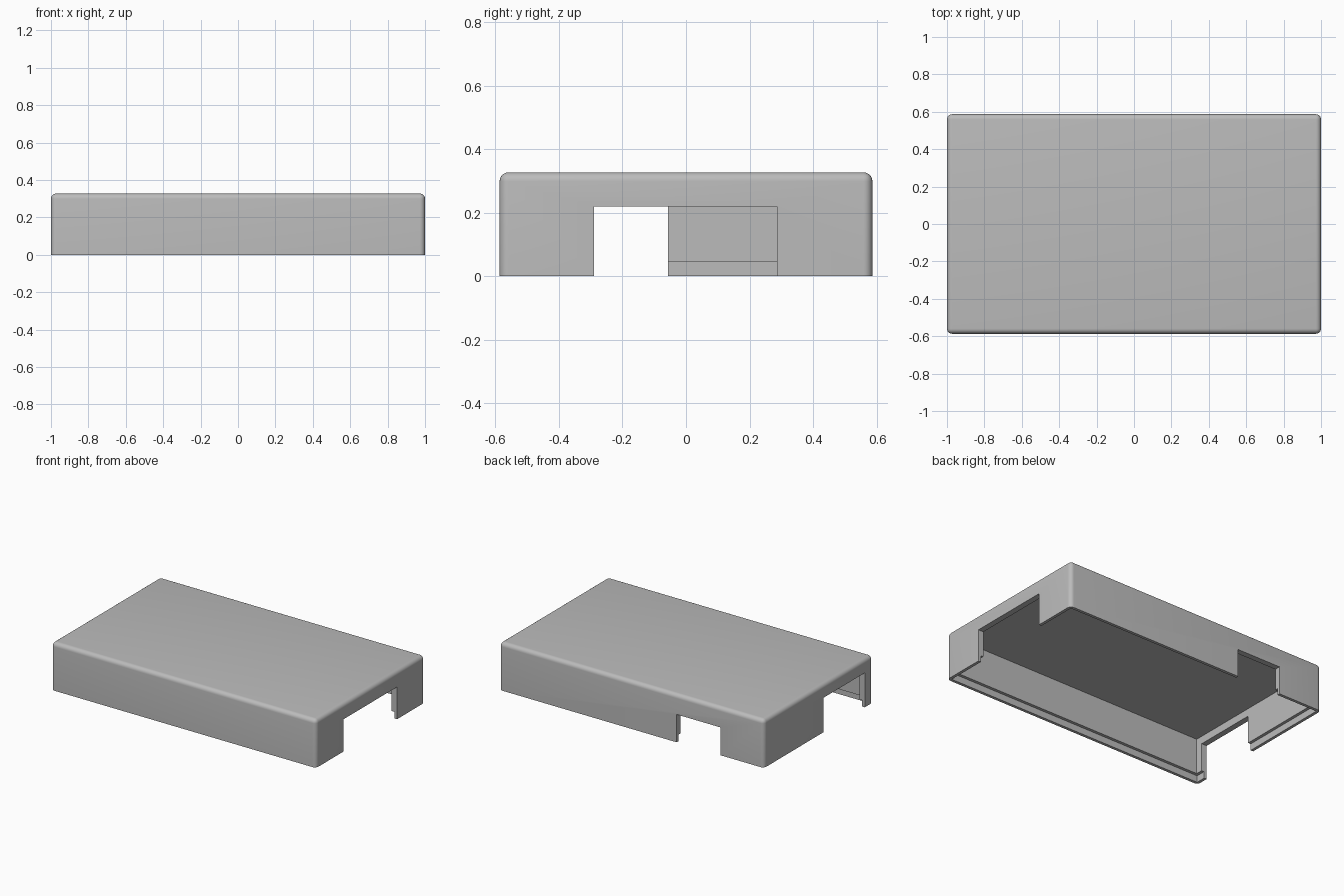
import bpy
import bmesh
from math import radians

old = bpy.data.objects.get("Cube")
if old:
    bpy.data.objects.remove(old, do_unlink=True)

LENGTH, WIDTH, HEIGHT = 2.0, 1.174, 0.327
WALL, LIP, LIP_HEIGHT = 0.04, 0.02, 0.045
RADIUS = 0.028

grey = bpy.data.materials.new("Mid grey")
grey.use_nodes = True
colour = (0.50, 0.50, 0.50, 1)
grey.diffuse_color = colour
grey.node_tree.nodes["Principled BSDF"].inputs["Base Color"].default_value = colour


def box(name, x, y, z):
    """Box between (low, high) limits on each axis."""
    bm = bmesh.new()
    bmesh.ops.create_cube(bm, size=1)
    for v in bm.verts:
        v.co = [lim[0] if c < 0 else lim[1] for c, lim in zip(v.co, (x, y, z))]
    mesh = bpy.data.meshes.new(name)
    bm.to_mesh(mesh)
    bm.free()
    mesh.materials.append(grey)
    obj = bpy.data.objects.new(name, mesh)
    bpy.context.collection.objects.link(obj)
    return obj


def apply(obj, mod):
    bpy.ops.object.select_all(action="DESELECT")
    obj.select_set(True)
    bpy.context.view_layer.objects.active = obj
    bpy.ops.object.modifier_apply(modifier=mod.name)


def cut(obj, x, y, z):
    """Subtract a box, then discard the cutter."""
    cutter = box("cutter", x, y, z)
    cutter.hide_render = True
    mod = obj.modifiers.new("Cut", "BOOLEAN")
    mod.operation = "DIFFERENCE"
    mod.solver = "EXACT"
    mod.object = cutter
    apply(obj, mod)
    bpy.data.objects.remove(cutter, do_unlink=True)


def inset(amount):
    hx, hy = LENGTH / 2 - amount, WIDTH / 2 - amount
    return (-hx, hx), (-hy, hy)


# Outer body, rounded everywhere except along the open bottom
cover = box("case_cover", *inset(0), (0, HEIGHT))
bm = bmesh.new()
bm.from_mesh(cover.data)
edges = [e for e in bm.edges if max(v.co.z for v in e.verts) > 0.1]
bmesh.ops.bevel(bm, geom=edges, offset=RADIUS, offset_type="OFFSET",
                segments=6, profile=0.5, affect="EDGES")
bm.to_mesh(cover.data)
bm.free()

# Hollow interior and the stepped lip around the bottom rim
cut(cover, *inset(WALL), (-0.1, HEIGHT - WALL))
cut(cover, *inset(LIP), (-0.1, LIP_HEIGHT))

# Openings through the two ends and the back wall
cut(cover, (0.9, 1.1), (-0.29, 0.287), (-0.2, 0.22))
cut(cover, (-1.1, -0.9), (-0.5, -0.057), (-0.2, 0.235))
cut(cover, (-0.67, -0.34), (0.5, 0.7), (-0.2, 0.19))

bpy.ops.object.select_all(action="DESELECT")
cover.select_set(True)
bpy.context.view_layer.objects.active = cover
bpy.ops.object.shade_smooth_by_angle(angle=radians(30))
